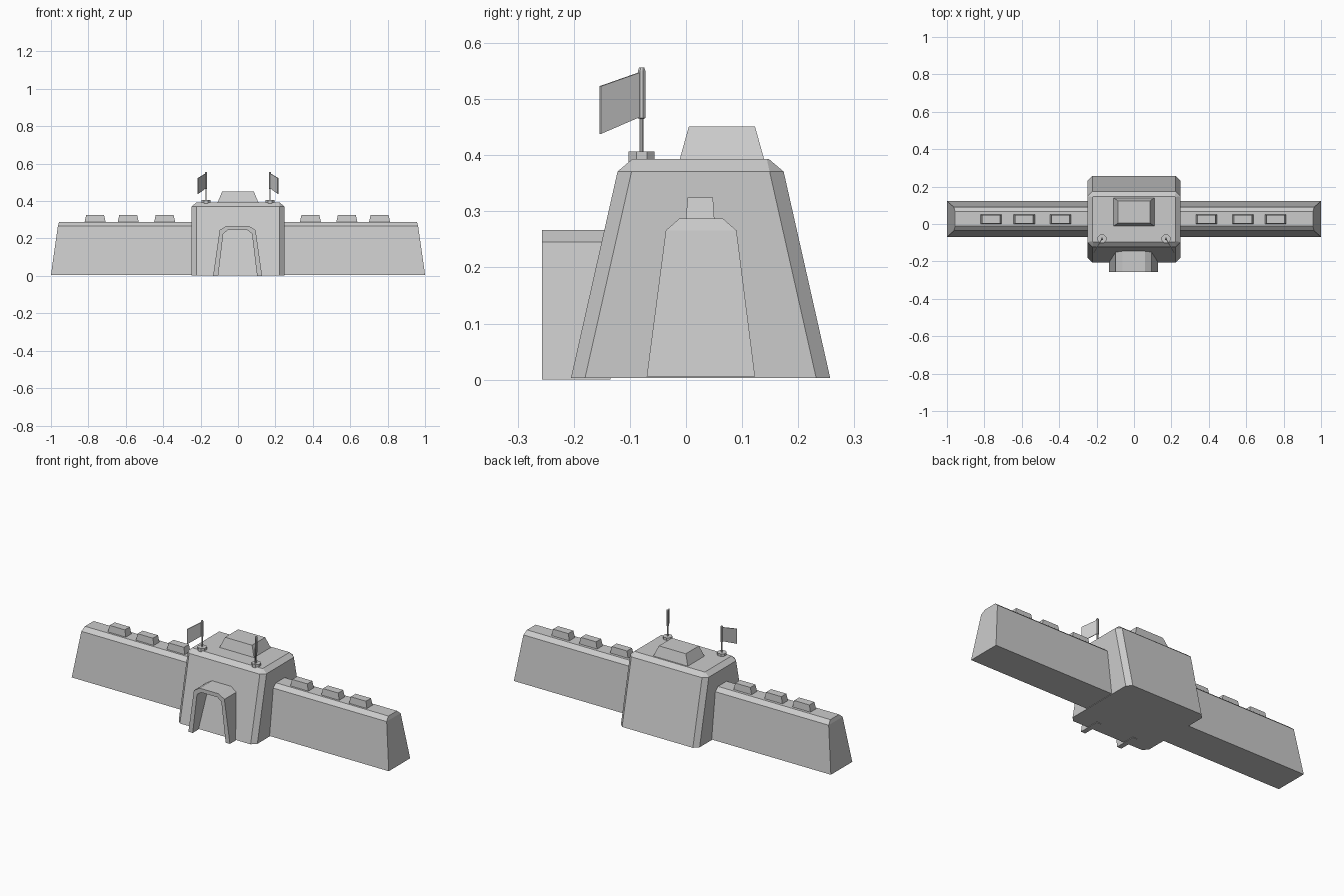
import bpy, bmesh
from math import cos, sin, pi

cube = bpy.data.objects.get("Cube")
if cube:
    bpy.data.objects.remove(cube, do_unlink=True)

GREY = 0.6
stone = bpy.data.materials.new("grey_stone")
stone.use_nodes = True
stone.diffuse_color = (GREY, GREY, GREY, 1)
stone.node_tree.nodes["Principled BSDF"].inputs["Base Color"].default_value = (GREY, GREY, GREY, 1)


def loft(name, rings):
    """Skin a stack of matching rings and cap both ends."""
    bm = bmesh.new()
    loops = [[bm.verts.new(p) for p in ring] for ring in rings]
    for a, b in zip(loops, loops[1:]):
        for i in range(len(a)):
            j = (i + 1) % len(a)
            bm.faces.new((a[i], a[j], b[j], b[i]))
    bm.faces.new(loops[0][::-1])
    bm.faces.new(loops[-1])
    bmesh.ops.recalc_face_normals(bm, faces=bm.faces)
    mesh = bpy.data.meshes.new(name)
    bm.to_mesh(mesh)
    bm.free()
    mesh.materials.append(stone)
    obj = bpy.data.objects.new(name, mesh)
    bpy.context.collection.objects.link(obj)
    return obj


def rect(x0, x1, y0, y1, z, cut=0):
    """Rectangular ring, with optional cut corners."""
    if not cut:
        return [(x0, y0, z), (x1, y0, z), (x1, y1, z), (x0, y1, z)]
    return [(x0 + cut, y0, z), (x1 - cut, y0, z), (x1, y0 + cut, z), (x1, y1 - cut, z),
            (x1 - cut, y1, z), (x0 + cut, y1, z), (x0, y1 - cut, z), (x0, y0 + cut, z)]


def disc(x, y, r, z, sides=8):
    return [(x + r * cos((i + .5) * 2 * pi / sides), y + r * sin((i + .5) * 2 * pi / sides), z)
            for i in range(sides)]


# Long wall with sloping sides and a chamfered top
loft("wall", [rect(-1, 1, -.07, .123, .006),
              rect(-.963, .963, -.036, .09, .266),
              rect(-.957, .957, -.012, .066, .287)])

# Gatehouse: straight flanks, front and back leaning inward
loft("gatehouse", [rect(-.248, .248, -.205, .257, .003, .025),
                   rect(-.248, .248, -.122, .174, .371, .025),
                   rect(-.222, .222, -.096, .148, .393, .004)])
loft("roof_block", [rect(-.11, .11, -.012, .14, .39),
                    rect(-.085, .085, .005, .123, .451)])

# Battlements along the wall
for i, x in enumerate((-.764, -.587, -.392, .387, .582, .757)):
    loft(f"battlement_{i + 1}", [rect(x - .058, x + .058, -.001, .051, .28),
                                 rect(x - .048, x + .048, .003, .048, .325)])

# Gate arch: band between an outer and an inner outline
outer = [(.131, 0), (.096, .245), (.06, .267)]
inner = [(.104, 0), (.077, .225), (.052, .245)]
outer += [(-x, z) for x, z in reversed(outer)]
inner += [(-x, z) for x, z in reversed(inner)]
for i, ((a, b), (c, d)) in enumerate(zip(zip(outer, outer[1:]), zip(inner, inner[1:]))):
    section = (a, b, d, c)
    loft(f"gate_arch_{i + 1}", [[(x - .002, y, z) for x, z in section] for y in (-.257, -.135)])

# Flags on poles, one at each front corner of the roof
for side, label in ((1, "left"), (-1, "right")):
    x, y = side * .171, -.079
    loft(f"flag_base_{label}", [disc(x, y, .025, .385), disc(x, y, .025, .407)])
    loft(f"flag_pole_{label}", [disc(x, y, r, z) for r, z in
                                ((.004, .4), (.004, .465), (.007, .466), (.007, .551), (.005, .556))])
    tip = (x + side * .043, -.153)
    t = .0015
    loft(f"flag_cloth_{label}", [
        [(px + s * t, py + s * side * t, z) for px, py, z in
         ((x, y, .47), (*tip, .438), (*tip, .523), (x, y, .549))] for s in (-1, 1)])
